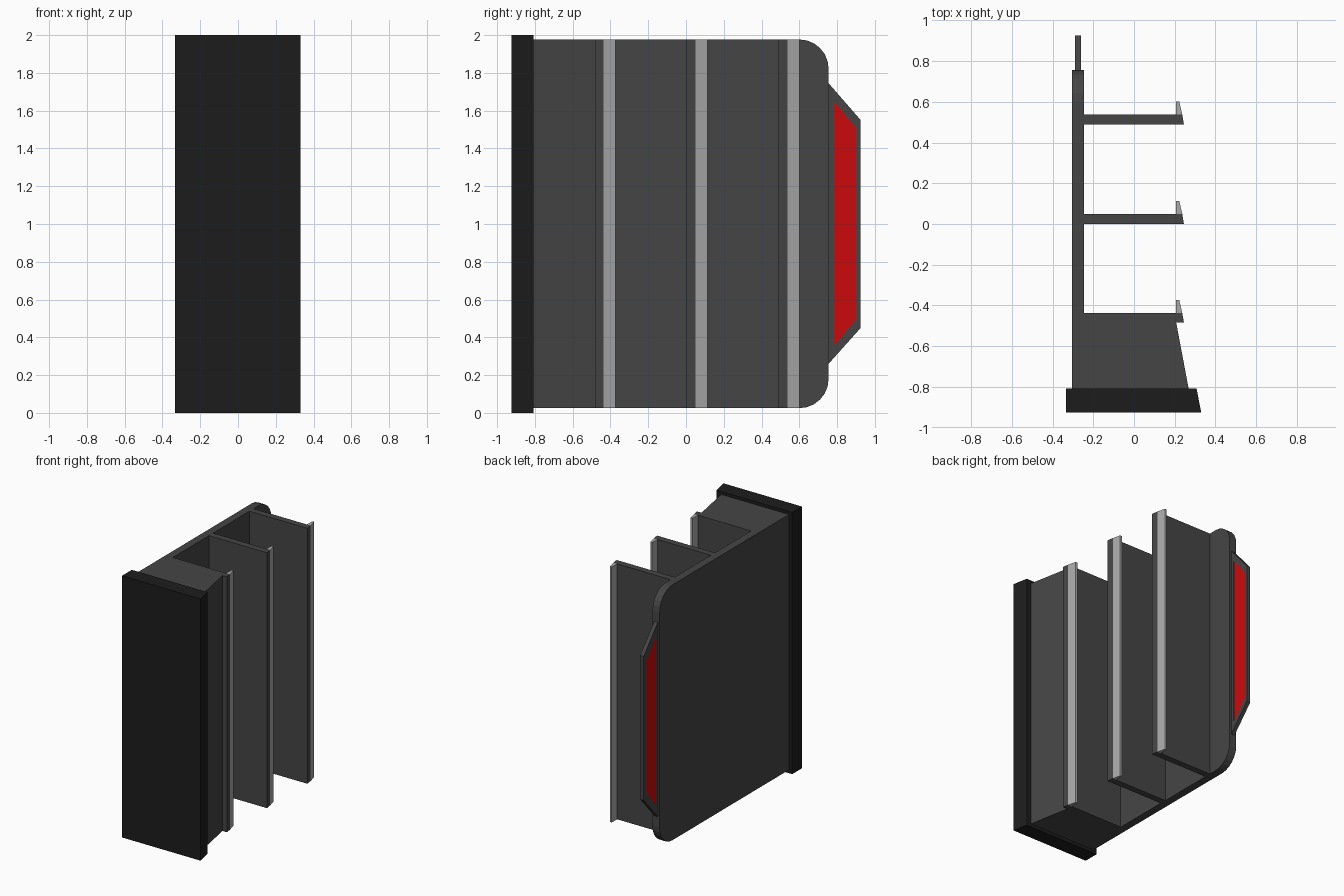
import bpy, bmesh

if "Cube" in bpy.data.objects:
    bpy.data.objects.remove(bpy.data.objects["Cube"])


def material(name, rgb):
    m = bpy.data.materials.new(name)
    m.diffuse_color = (*rgb, 1)
    m.use_nodes = True
    m.node_tree.nodes["Principled BSDF"].inputs["Base Color"].default_value = m.diffuse_color
    return m


GREY = material("dark_grey", (0.06, 0.06, 0.06))
BLACK = material("black", (0.012, 0.012, 0.012))
LIGHT = material("light_grey", (0.4, 0.4, 0.4))
RED = material("red", (0.6, 0.003, 0.003))


def finish(bm, name, mat):
    bmesh.ops.recalc_face_normals(bm, faces=bm.faces[:])
    me = bpy.data.meshes.new(name)
    bm.to_mesh(me)
    bm.free()
    me.materials.append(mat)
    ob = bpy.data.objects.new(name, me)
    bpy.context.collection.objects.link(ob)
    return ob


def prism(points, offset):
    """Closed solid from a flat outline pushed along offset."""
    bm = bmesh.new()
    face = bm.faces.new([bm.verts.new(p) for p in points])
    ext = bmesh.ops.extrude_face_region(bm, geom=[face])
    verts = [g for g in ext["geom"] if isinstance(g, bmesh.types.BMVert)]
    bmesh.ops.translate(bm, vec=offset, verts=verts)
    return bm


def upright(outline, z0, z1):
    return prism([(x, y, z0) for x, y in outline], (0, 0, z1 - z0))


Z0, Z1 = 0.025, 1.977

# front slab with one sloping side
finish(upright([(-.333, -.925), (.33, -.925), (.307, -.807), (-.333, -.807)], 0, 2),
       "front_slab", BLACK)

# body: back panel, solid block and three fins in one outline
outline = [(-.305, -.807), (.268, -.807), (.207, -.483), (.245, -.483),
           (.237, -.437), (-.245, -.437)]
for y in (0.0, 0.488):
    outline += [(-.245, y), (.245, y), (.237, y + .05), (-.245, y + .05)]
outline += [(-.245, .755), (-.305, .755)]
bm = upright(outline, Z0, Z1)
corners = [e for e in bm.edges
           if all(v.co.y > .75 for v in e.verts)
           and abs(e.verts[0].co.z - e.verts[1].co.z) < 1e-4]
bmesh.ops.bevel(bm, geom=corners, offset=.155, segments=6, profile=.5, affect='EDGES')
finish(bm, "finned_body", GREY)

# light strips along the fin ends
for i, y in enumerate((-.437, .05, .538)):
    finish(upright([(.205, y), (.237, y), (.222, y + .064), (.207, y + .064)], Z0, Z1),
           f"fin_strip_{i + 1}", LIGHT)

# handle frame with a window
X0, X1 = -.29, -.26
outer = [(.755, .26), (.925, .45), (.925, 1.55), (.755, 1.745)]
inner = [(.78, .355), (.9, .5), (.9, 1.505), (.78, 1.65)]
bm = bmesh.new()
rings = [[bm.verts.new((x, y, z)) for y, z in loop]
         for loop, x in ((outer, X0), (outer, X1), (inner, X1), (inner, X0))]
for a, b in zip(rings, rings[1:] + rings[:1]):
    for i in range(4):
        j = (i + 1) % 4
        bm.faces.new((a[i], a[j], b[j], b[i]))
finish(bm, "handle_frame", GREY)

# red panel filling the window
finish(prism([(X0 + .003, y, z) for y, z in inner], (X1 - X0 - .006, 0, 0)),
       "handle_panel", RED)
